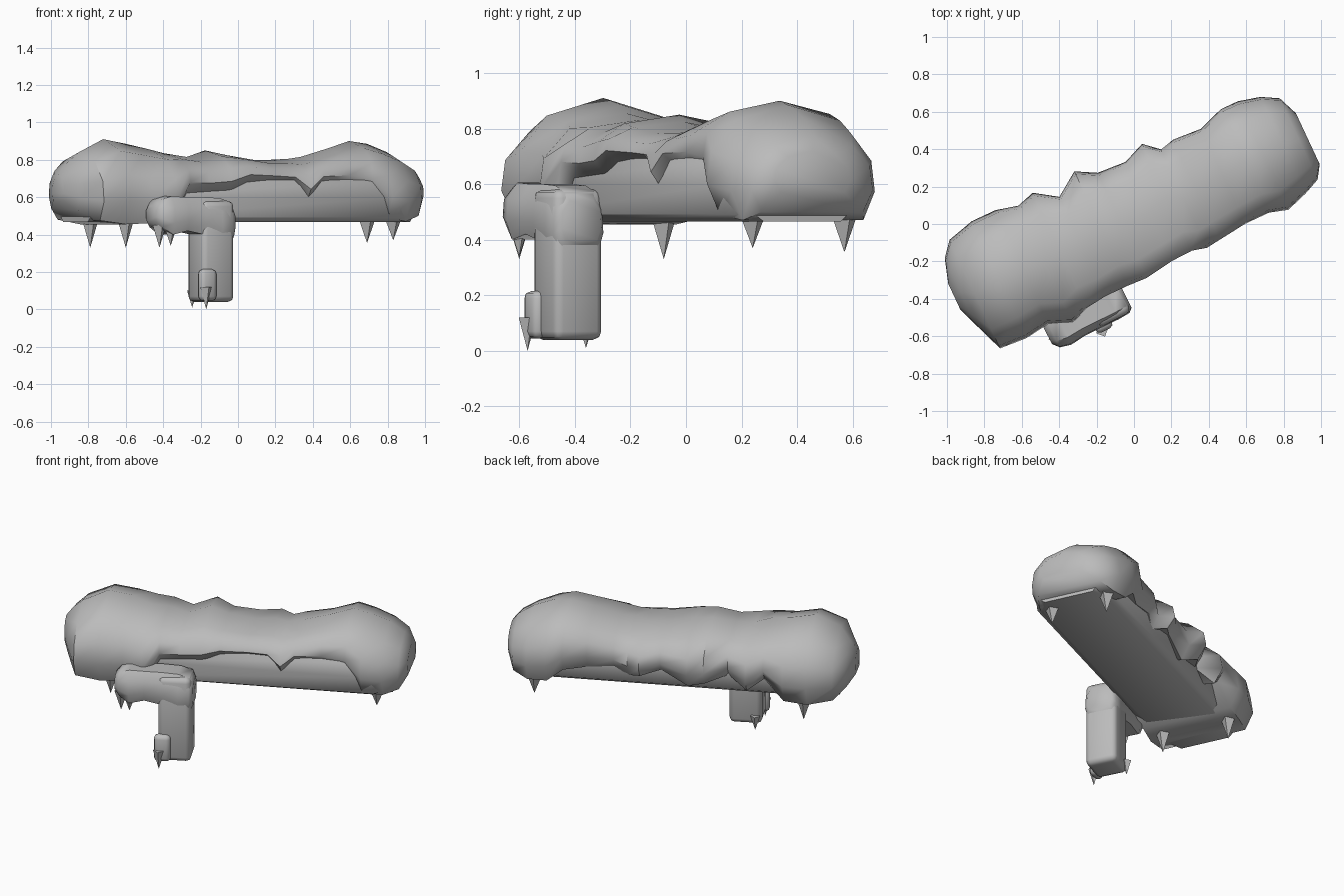
import bpy, bmesh, math
from mathutils import Matrix, Vector

if "Cube" in bpy.data.objects:
    bpy.data.objects.remove(bpy.data.objects["Cube"])

ANGLE = math.radians(25)
TURN = Matrix.Rotation(ANGLE, 4, 'Z')

grey = bpy.data.materials.new("frosty_grey")
grey.diffuse_color = (0.5, 0.5, 0.5, 1)
grey.use_nodes = True
grey.node_tree.nodes["Principled BSDF"].inputs["Base Color"].default_value = grey.diffuse_color


def finish(name, bm, matrix=TURN, angle=50):
    """Turn a bmesh into a smooth-shaded object with baked placement."""
    bm.transform(matrix)
    bmesh.ops.recalc_face_normals(bm, faces=bm.faces)
    mesh = bpy.data.meshes.new(name)
    bm.to_mesh(mesh)
    bm.free()
    mesh.materials.append(grey)
    ob = bpy.data.objects.new(name, mesh)
    bpy.context.collection.objects.link(ob)
    bpy.ops.object.select_all(action='DESELECT')
    ob.select_set(True)
    bpy.context.view_layer.objects.active = ob
    bpy.ops.object.shade_smooth_by_angle(angle=math.radians(angle))
    return ob


def loft(name, rings, matrix=TURN):
    """Skin a list of equal-length closed rings and cap both ends."""
    bm = bmesh.new()
    loops = [[bm.verts.new(p) for p in ring] for ring in rings]
    for a, b in zip(loops, loops[1:]):
        for i in range(len(a)):
            j = (i + 1) % len(a)
            bm.faces.new((a[i], a[j], b[j], b[i]))
    bm.faces.new(loops[0])
    bm.faces.new(loops[-1])
    return finish(name, bm, matrix)


def rounded_box(name, center, size, bevel, matrix=TURN):
    bm = bmesh.new()
    bmesh.ops.create_cube(bm, size=1)
    bm.transform(Matrix.Translation(center) @ Matrix.Diagonal((*size, 1)))
    bmesh.ops.bevel(bm, geom=bm.edges[:], offset=bevel, segments=2,
                    profile=0.5, affect='EDGES')
    return finish(name, bm, matrix)


def icicle(name, tip, top, radius):
    """Four-sided spike hanging down to its tip, in world coordinates."""
    x, y, z = tip
    bm = bmesh.new()
    base = [bm.verts.new((x + radius * math.cos(a), y + radius * math.sin(a), top))
            for a in (ANGLE + k * math.pi / 2 for k in range(4))]
    point = bm.verts.new(tip)
    for i in range(4):
        bm.faces.new((base[i], base[(i + 1) % 4], point))
    bm.faces.new(base)
    return finish(name, bm, Matrix.Identity(4), 30)


# Straight beam under the snow, with bevelled long edges
BEAM = [(-0.19, 0.466), (-0.235, 0.49), (-0.25, 0.60), (-0.24, 0.69), (-0.15, 0.74),
        (0.18, 0.74), (0.25, 0.68), (0.265, 0.60), (0.255, 0.49), (0.22, 0.466)]
loft("beam", [[(s, 0.03 + (y - 0.03) * k, z) for y, z in BEAM]
              for s, k in ((-0.95, 0.75), (-0.82, 1), (0.84, 1), (0.95, 0.75))])

# Snow cap: position, front edge, back edge, top, front hem, back hem
stations = [
    (-1.035, -0.02, 0.13, 0.72, 0.58, 0.58),
    (-0.995, -0.13, 0.26, 0.77, 0.53, 0.54),
    (-0.93, -0.30, 0.34, 0.84, 0.475, 0.48),
    (-0.78, -0.31, 0.38, 0.91, 0.455, 0.455),
    (-0.64, -0.29, 0.38, 0.885, 0.46, 0.47),
    (-0.52, -0.34, 0.35, 0.855, 0.47, 0.59),
    (-0.42, -0.30, 0.38, 0.835, 0.62, 0.52),
    (-0.30, -0.285, 0.30, 0.815, 0.62, 0.58),
    (-0.17, -0.285, 0.39, 0.85, 0.62, 0.55),
    (-0.06, -0.29, 0.33, 0.825, 0.68, 0.50),
    (0.10, -0.265, 0.32, 0.80, 0.68, 0.59),
    (0.22, -0.26, 0.37, 0.80, 0.67, 0.56),
    (0.30, -0.28, 0.30, 0.805, 0.58, 0.53),
    (0.38, -0.27, 0.32, 0.815, 0.67, 0.59),
    (0.54, -0.25, 0.31, 0.86, 0.66, 0.57),
    (0.68, -0.25, 0.36, 0.90, 0.62, 0.56),
    (0.78, -0.28, 0.36, 0.885, 0.49, 0.48),
    (0.90, -0.24, 0.33, 0.84, 0.47, 0.47),
    (0.99, -0.20, 0.28, 0.78, 0.50, 0.50),
    (1.035, -0.13, 0.17, 0.72, 0.57, 0.57),
]
# Half cross-section: share of half width, share of height
section = [(0.84, 0), (1, 0.28), (0.95, 0.58), (0.65, 0.86)]
rings = []
for s, front, back, top, hem_f, hem_b in stations:
    mid, half = (front + back) / 2, (back - front) / 2
    ring = [(s, mid - half * w, hem_f + (top - hem_f) * h) for w, h in section]
    ring.append((s, mid, top))
    ring += [(s, mid + half * w, hem_b + (top - hem_b) * h)
             for w, h in reversed(section)]
    rings.append(ring)
loft("snow_cap", rings)

# Icicles under the beam ends
for i, tip in enumerate([(-0.79, -0.08, 0.33), (-0.60, -0.45, 0.33),
                         (0.69, 0.57, 0.355), (0.83, 0.24, 0.37)]):
    icicle(f"beam_icicle_{i + 1}", tip, 0.50, 0.055)

# Bent bracket: upright post and short arm, local origin at the post centre
PLACE = Matrix.Translation((-0.145, -0.425, 0)) @ Matrix.Rotation(math.radians(27), 4, 'Z')
rounded_box("post", (0, 0, 0.31), (0.195, 0.195, 0.54), 0.03, PLACE)


# Snowy lump over the arm, blending into the post top
def arm_ring(x, half, low, high):
    pts = [(0.8, 0), (1, 0.3), (0.95, 0.72), (0.6, 1)]
    ring = [(-half * w, low + (high - low) * h) for w, h in pts]
    ring += [(half * w, low + (high - low) * h) for w, h in reversed(pts)]
    return [(x, y, z) for y, z in ring]


loft("arm", [arm_ring(*r) for r in (
    (-0.36, 0.06, 0.47, 0.55), (-0.33, 0.095, 0.44, 0.585),
    (-0.27, 0.11, 0.40, 0.605), (-0.18, 0.10, 0.42, 0.60),
    (-0.08, 0.102, 0.40, 0.60), (0.02, 0.104, 0.36, 0.595),
    (0.085, 0.10, 0.36, 0.575), (0.108, 0.08, 0.40, 0.54))], PLACE)

# Frost clump low on the post front corner
rounded_box("post_frost", (-0.07, -0.095, 0.13), (0.10, 0.06, 0.17), 0.025, PLACE)

# Icicles on the bracket
for i, (tip, top, radius) in enumerate([
        ((-0.42, -0.60, 0.33), 0.45, 0.04), ((-0.36, -0.60, 0.34), 0.45, 0.04),
        ((-0.17, -0.57, 0.0), 0.12, 0.035), ((-0.245, -0.36, 0.01), 0.10, 0.03)]):
    icicle(f"bracket_icicle_{i + 1}", tip, top, radius)
